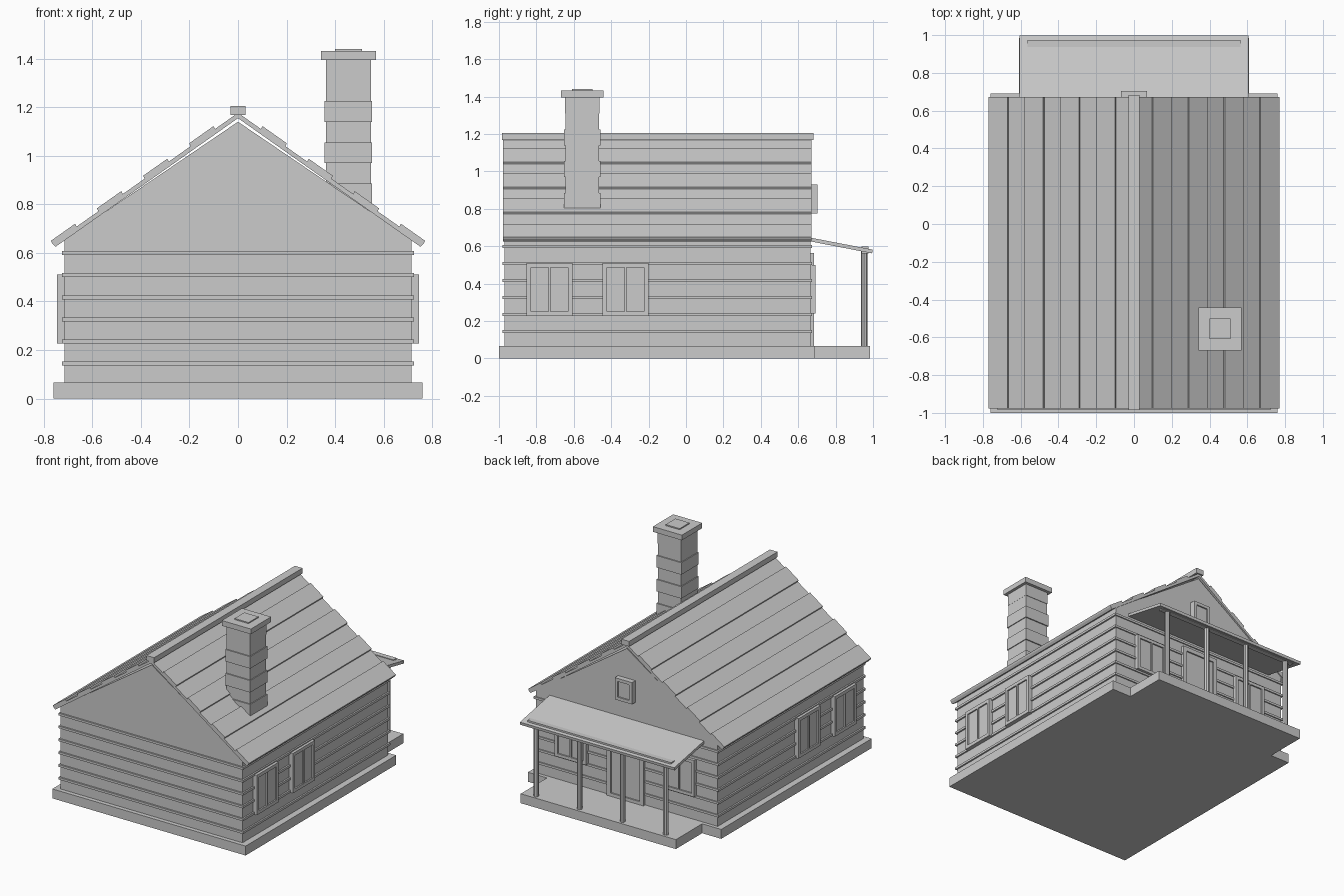
import bpy, bmesh

if "Cube" in bpy.data.objects:
    bpy.data.objects.remove(bpy.data.objects["Cube"])


def mesh_object(name, bm):
    bmesh.ops.recalc_face_normals(bm, faces=bm.faces)
    me = bpy.data.meshes.new(name)
    bm.to_mesh(me)
    bm.free()
    ob = bpy.data.objects.new(name, me)
    bpy.context.collection.objects.link(ob)
    return ob


def boxes(name, spans):
    """One object from boxes given as (x0, x1, y0, y1, z0, z1)."""
    bm = bmesh.new()
    for x0, x1, y0, y1, z0, z1 in spans:
        vs = bmesh.ops.create_cube(bm, size=1)['verts']
        for v in vs:
            v.co.x = x1 if v.co.x > 0 else x0
            v.co.y = y1 if v.co.y > 0 else y0
            v.co.z = z1 if v.co.z > 0 else z0
    return mesh_object(name, bm)


def prism(name, profile, a, b, axis='Y'):
    """Extrude an (x, z) or (y, z) profile from a to b along the axis."""
    bm = bmesh.new()
    place = (lambda u, w, t: (u, t, w)) if axis == 'Y' else (lambda u, w, t: (t, u, w))
    lo = [bm.verts.new(place(u, w, a)) for u, w in profile]
    hi = [bm.verts.new(place(u, w, b)) for u, w in profile]
    n = len(profile)
    bm.faces.new(lo)
    bm.faces.new(hi)
    for i in range(n):
        bm.faces.new((lo[i], lo[(i + 1) % n], hi[(i + 1) % n], hi[i]))
    return mesh_object(name, bm)


def mirror_x(ob):
    mod = ob.modifiers.new("Mirror", 'MIRROR')
    mod.use_axis[0] = True
    return ob


W, F, B = 0.715, -0.97, 0.665     # half width, front wall, back wall

# Foundation and porch floor
boxes("foundation", [(-0.76, 0.76, -1, 0.69, 0, 0.067)])
boxes("porch_floor", [(-0.61, 0.61, 0.69, 0.985, 0, 0.067)])

# House body with gables
prism("house_walls", [(-W, 0.06), (W, 0.06), (W, 0.655), (0, 1.14), (-W, 0.655)], F, B)

# Thin siding strips running round the walls
boxes("siding_strips", [(-W - 0.011, W + 0.011, F - 0.011, B + 0.008, z - 0.008, z + 0.008)
                        for z in (0.144, 0.235, 0.326, 0.417, 0.509, 0.6)])

# Roof slopes with alternating raised shingle courses
SLOPE, EAVE = 0.705, 0.765
top = [(0, 1.177)]
for i in range(4):
    lo, hi = 0.095 + i * 0.19, min(0.195 + i * 0.19, EAVE)
    for x, lift in ((lo, 0), (lo, 0.012), (hi, 0.012), (hi, 0)):
        top.append((x + lift * 0.5, 1.177 - SLOPE * x + lift))
under = [(0.752, 1.155 - SLOPE * 0.752), (0, 1.155)]
mirror_x(prism("roof_slope", top + under, -0.978, 0.672))
boxes("ridge_cap", [(-0.03, 0.03, -0.985, 0.682, 1.168, 1.205)])

# Chimney with alternating stone bands, cap and flue
cx, cy = 0.455, -0.555
spans = [(cx - 0.092, cx + 0.092, cy - 0.09, cy + 0.09, 0.72, 1.4)]
for i in range(4):
    z = 0.8 + i * 0.17
    h = 0.098 if i < 3 else 0.093
    spans.append((cx - h, cx + h, cy - h, cy + h, z, z + 0.085))
boxes("chimney_stack", spans)
boxes("chimney_cap", [(cx - 0.114, cx + 0.114, cy - 0.114, cy + 0.114, 1.395, 1.432)])
boxes("chimney_flue", [(cx - 0.055, cx + 0.055, cy - 0.055, cy + 0.055, 1.43, 1.44)])


def framed(name, c, half, z0, z1, border, base, side, panes=2):
    """Frame and recessed panes, on the right wall (side 'X') or back wall ('Y')."""
    edge, glass = base + 0.03, base + 0.02
    fr = [(c - half, c + half, z0, z0 + border), (c - half, c + half, z1 - border, z1),
          (c - half, c - half + border, z0 + border, z1 - border),
          (c + half - border, c + half, z0 + border, z1 - border)]
    if panes == 2:
        fr.append((c - 0.005, c + 0.005, z0 + border, z1 - border))

    def span(u0, u1, a, b, out):
        if side == 'X':
            return (base - 0.01, out, u0, u1, a, b)
        return (u0, u1, base - 0.01, out, a, b)

    return [boxes(name + "_frame", [span(*r, edge) for r in fr]),
            boxes(name + "_pane", [span(c - half + border, c + half - border,
                                        z0 + border, z1 - border, glass)])]


# Side windows, mirrored to the left wall
for y in (-0.73, -0.323):
    for ob in framed("side_window", y, 0.123, 0.226, 0.51, 0.024, W, 'X'):
        mirror_x(ob)

# Back windows beside the door
for ob in framed("back_window", 0.425, 0.123, 0.24, 0.5, 0.022, B - 0.003, 'Y'):
    mirror_x(ob)

# Back door and attic window
framed("door", 0, 0.145, 0.06, 0.565, 0.03, B - 0.01, 'Y', 1)
framed("attic_window", 0, 0.068, 0.775, 0.93, 0.022, B + 0.008, 'Y', 1)

# Porch roof, beam and posts
prism("porch_roof", [(0.655, 0.648), (0.998, 0.582), (0.995, 0.562), (0.655, 0.628)],
      -0.607, 0.607, 'X')
boxes("porch_beam", [(-0.565, 0.565, 0.938, 0.975, 0.562, 0.598)])
for x in (-0.51, -0.17, 0.17, 0.51):
    bpy.ops.mesh.primitive_cylinder_add(vertices=8, radius=0.018, depth=0.51,
                                        location=(x, 0.953, 0.317))
    bpy.context.object.name = "porch_post"
